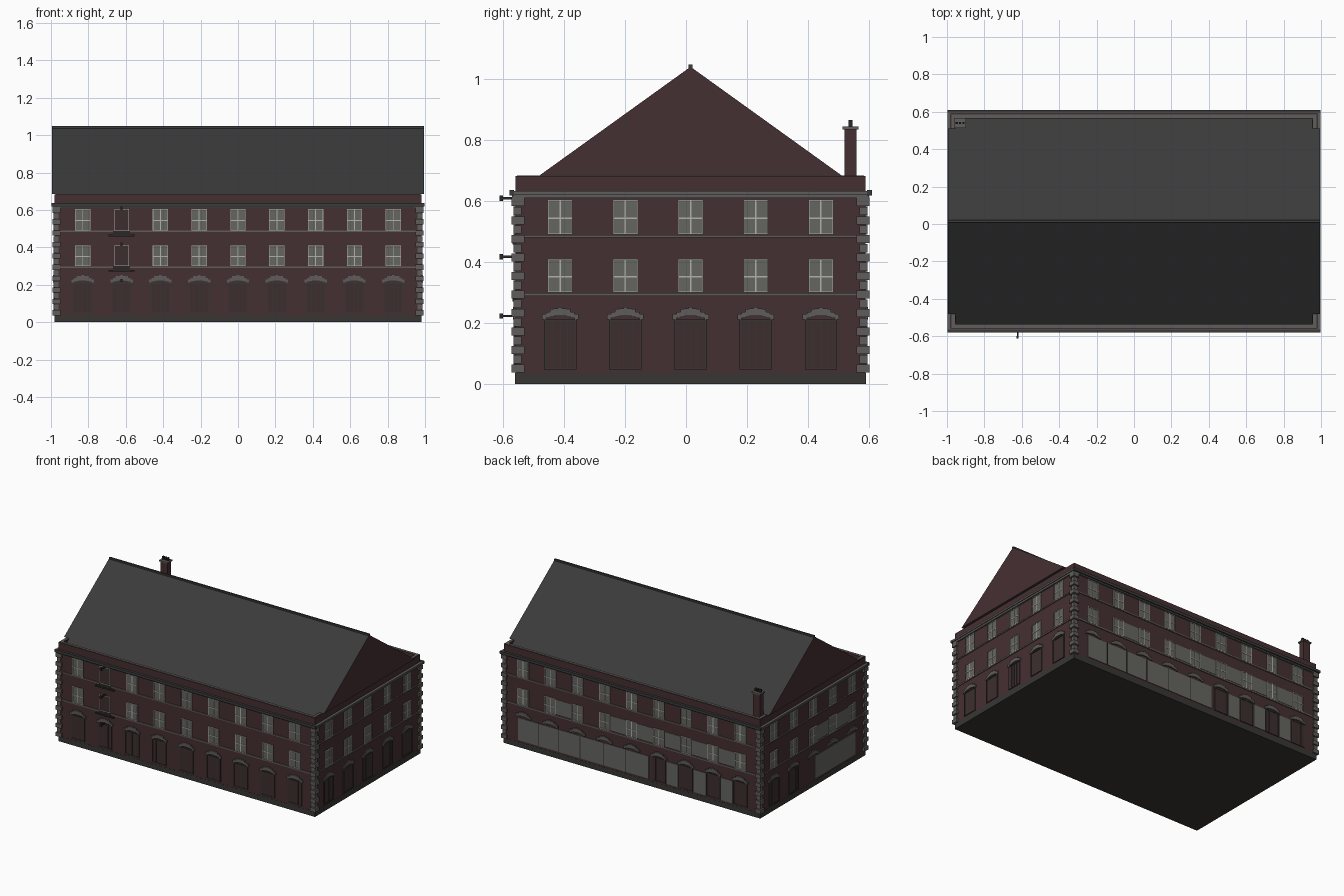
import bpy
import bmesh
from mathutils import Vector

cube = bpy.data.objects.get("Cube")
if cube:
    bpy.data.objects.remove(cube, do_unlink=True)


def material(name, rgb):
    m = bpy.data.materials.new(name)
    m.use_nodes = True
    m.diffuse_color = (*rgb, 1)
    m.node_tree.nodes["Principled BSDF"].inputs["Base Color"].default_value = (*rgb, 1)
    return m


BRICK = material("dark red brick", (0.06, 0.029, 0.031))
ROOF = material("roof slate", (0.043, 0.043, 0.043))
STONE = material("grey stone", (0.115, 0.11, 0.103))
PLINTH = material("dark plinth", (0.038, 0.037, 0.034))
GLASS = material("window glass", (0.13, 0.13, 0.12))
FRAME = material("pale window frame", (0.45, 0.45, 0.40))
DOOR = material("door wood", (0.046, 0.027, 0.027))
METAL = material("dark metal", (0.025, 0.02, 0.02))

HX, HY, CY = 0.98, 0.575, 0.015      # half length, half depth, centre in y
parts = {}


def add_box(name, mat, lo, hi):
    """Adds an axis-aligned box to the named part."""
    bm = parts.setdefault(name, (bmesh.new(), mat))[0]
    lo, hi = Vector(lo), Vector(hi)
    made = bmesh.ops.create_cube(bm, size=1)["verts"]
    for v in made:
        v.co = (lo + hi) / 2 + Vector(a * abs(b) for a, b in zip(v.co, hi - lo))


class Side:
    """A wall with u running along it, z up and d pointing outward."""

    def __init__(self, name, axis, sign):
        self.name, self.axis, self.sign = name, axis, sign

    def point(self, u, d, z):
        if self.axis == "y":
            return (u, CY + self.sign * (HY + d), z)
        return (self.sign * (HX + d), CY + u, z)

    def box(self, part, mat, u0, u1, z0, z1, d, inner=-0.01):
        a, b = self.point(u0, inner, z0), self.point(u1, d, z1)
        add_box(self.name + "_" + part, mat, a, b)


def outline(side, part, mat, u, w, z0, z1, t, d):
    for s in (-1, 1):
        side.box(part, mat, u + s * w, u + s * (w - t), z0, z1, d)
    side.box(part, mat, u - w, u + w, z1 - t, z1, d)
    side.box(part, mat, u - w, u + w, z0, z0 + t, d)


def window(side, u, z0, z1):
    w = 0.041
    side.box("window_glass", GLASS, u - w, u + w, z0, z1, 0.003)
    outline(side, "window_frames", FRAME, u, w, z0, z1, 0.003, 0.006)
    mid = z0 + (z1 - z0) * 0.47
    side.box("window_frames", FRAME, u - 0.0025, u + 0.0025, z0, z1, 0.005)
    side.box("window_frames", FRAME, u - w, u + w, mid - 0.0025, mid + 0.0025, 0.005)


def arch(side, u):
    # stepped voussoirs, rising towards the keystone
    for k in range(-4, 5):
        rise = 0.031 * (1 - (abs(k) / 4) ** 2)
        c = u + k * 0.0133
        low = 0.212 + rise * 0.35
        high = 0.226 + rise * 0.75 + (0.003 if k % 2 == 0 else 0)
        side.box("arches", STONE, c - 0.0067, c + 0.0067, low, high, 0.008)


def door(side, u):
    w = 0.053
    side.box("doors", DOOR, u - w, u + w, 0.048, 0.212, 0.003)
    outline(side, "door_frames", PLINTH, u, w, 0.048, 0.212, 0.005, 0.006)
    for k in (-1, 0, 1):
        side.box("door_frames", METAL, u + k * 0.024 - 0.001, u + k * 0.024 + 0.001,
                 0.053, 0.207, 0.004)


def loading_bay(side, u):
    # timber hatches with landings and hoist beams
    for z0, z1 in ((0.30, 0.41), (0.488, 0.605)):
        side.box("hatches", DOOR, u - 0.039, u + 0.039, z0, z1, 0.003)
        outline(side, "hatch_frames", FRAME, u, 0.039, z0, z1, 0.003, 0.006)
        side.box("landings", METAL, u - 0.07, u + 0.07, z0 - 0.03, z0 - 0.02, 0.01)
        side.box("landings", DOOR, u - 0.045, u + 0.045, z0 - 0.02, z0, 0.007)
    for z in (0.223, 0.417, 0.609):
        side.box("hoist_beams", METAL, u - 0.004, u + 0.004, z - 0.004, z + 0.004, 0.05)
        side.box("hoist_beams", METAL, u - 0.006, u + 0.006, z - 0.009, z + 0.009, 0.052, 0.04)


# Main walls and plinth
add_box("walls", BRICK, (-HX, CY - HY, 0.035), (HX, CY + HY, 0.635))
add_box("plinth", PLINTH, (-HX - 0.001, CY - HY - 0.001, 0), (HX + 0.001, CY + HY + 0.001, 0.036))

front, back = Side("front", "y", -1), Side("back", "y", 1)
right, left = Side("left_end", "x", 1), Side("right_end", "x", -1)
long_bays = [i * 0.2075 for i in range(-4, 5)]
end_bays = [i * 0.214 for i in range(-2, 3)]

for side in (front, back, right, left):
    is_long = side in (front, back)
    half = HX if is_long else HY
    bays = long_bays if is_long else end_bays
    for i, u in enumerate(bays):
        arch(side, u)
        if not ((side is back and i > 3) or (side is left and i < 3)):
            door(side, u)
        if side is front and i == 1:
            loading_bay(side, u)
        else:
            window(side, u, 0.30, 0.41)
            window(side, u, 0.49, 0.605)
    # String courses, parapet and coping
    for z0, z1 in ((0.289, 0.299), (0.481, 0.489)):
        side.box("string_courses", STONE, -half, half, z0, z1, 0.006)
    side.box("parapet", BRICK, -half, half, 0.63, 0.683, 0, -0.025)
    side.box("coping", STONE, -half + 0.005, half - 0.005, 0.68, 0.685, -0.005, -0.022)
    # Cornice in two steps, with gutters on the long walls
    side.box("cornice", STONE, -half - 0.01, half + 0.01, 0.61, 0.622, 0.011)
    side.box("cornice", STONE, -half - 0.016, half + 0.016, 0.622, 0.634, 0.017)
    if is_long:
        side.box("gutter", ROOF, -half - 0.018, half + 0.018, 0.618, 0.636, 0.02, 0.005)

# Shop glazing on the back, and the smaller run on one end
for u0, u1 in ((0.40, 0.87), (-0.13, 0.39)):
    back.box("shop_glass", GLASS, u0, u1, 0.05, 0.205, 0.004)
    for k in range(1, 3):
        u = u0 + (u1 - u0) * k / 3
        back.box("shop_mullions", METAL, u - 0.002, u + 0.002, 0.05, 0.205, 0.006)
for i in range(3):
    c = (long_bays[i] + long_bays[i + 1]) / 2
    back.box("shop_glass", GLASS, c - 0.045, c + 0.045, 0.05, 0.205, 0.004)
for u0, u1 in ((-0.79, 0.2), (0.43, 0.61)):
    back.box("gallery_glass", GLASS, u0, u1, 0.305, 0.405, 0.002)
left.box("shop_glass", GLASS, -0.46, -0.02, 0.05, 0.205, 0.004)
left.box("gallery_glass", GLASS, -0.42, 0.0, 0.305, 0.405, 0.002)

# Quoins: alternating long and short corner blocks
for k in range(19):
    z0 = 0.037 + k * 0.0304
    out = 0.013 if k % 2 == 0 else 0.006
    reach = 0.03 if k % 2 == 0 else 0.02
    for sx in (-1, 1):
        for sy in (-1, 1):
            add_box("quoins", STONE, (sx * (HX - reach), CY + sy * (HY - reach), z0),
                    (sx * (HX + out), CY + sy * (HY + out), z0 + 0.027))


def gabled_roof(name, half_x, eave_y, eave_z, ridge_z):
    """Triangular prism with slate slopes and brick gables."""
    me = bpy.data.meshes.new(name)
    bm = bmesh.new()
    profile = ((-eave_y, eave_z), (eave_y, eave_z), (0, ridge_z))
    end = bm.faces.new([bm.verts.new((-half_x, CY + y, z)) for y, z in profile])
    made = bmesh.ops.extrude_face_region(bm, geom=[end])["geom"]
    bmesh.ops.translate(bm, vec=(2 * half_x, 0, 0),
                        verts=[v for v in made if isinstance(v, bmesh.types.BMVert)])
    bmesh.ops.recalc_face_normals(bm, faces=bm.faces)
    me.materials.append(ROOF)
    me.materials.append(BRICK)
    for f in bm.faces:
        f.material_index = 1 if abs(f.normal.x) > 0.9 else 0
    bm.to_mesh(me)
    bm.free()
    bpy.context.collection.objects.link(bpy.data.objects.new(name, me))


# Roof above the parapet, and its lower slopes behind the parapet
gabled_roof("main_roof", 0.994, 0.495, 0.685, 1.041)
gabled_roof("lower_roof", 0.955, 0.556, 0.64, 1.039)
add_box("ridge_cap", ROOF, (-0.994, CY - 0.006, 1.034), (0.994, CY + 0.006, 1.048))

# Chimney with cap and pots
cx, cy = -0.93, 0.54
add_box("chimney", BRICK, (cx - 0.027, cy - 0.02, 0.63), (cx + 0.027, cy + 0.02, 0.836))
add_box("chimney_cap", STONE, (cx - 0.033, cy - 0.026, 0.836), (cx + 0.033, cy + 0.026, 0.845))
for k in (-1, 0, 1):
    add_box("chimney_pots", METAL, (cx + k * 0.018 - 0.006, cy - 0.006, 0.845),
            (cx + k * 0.018 + 0.006, cy + 0.006, 0.866))

# Turn the collected parts into objects
for name, (bm, mat) in parts.items():
    me = bpy.data.meshes.new(name)
    bmesh.ops.recalc_face_normals(bm, faces=bm.faces)
    bm.to_mesh(me)
    bm.free()
    me.materials.append(mat)
    bpy.context.collection.objects.link(bpy.data.objects.new(name, me))
